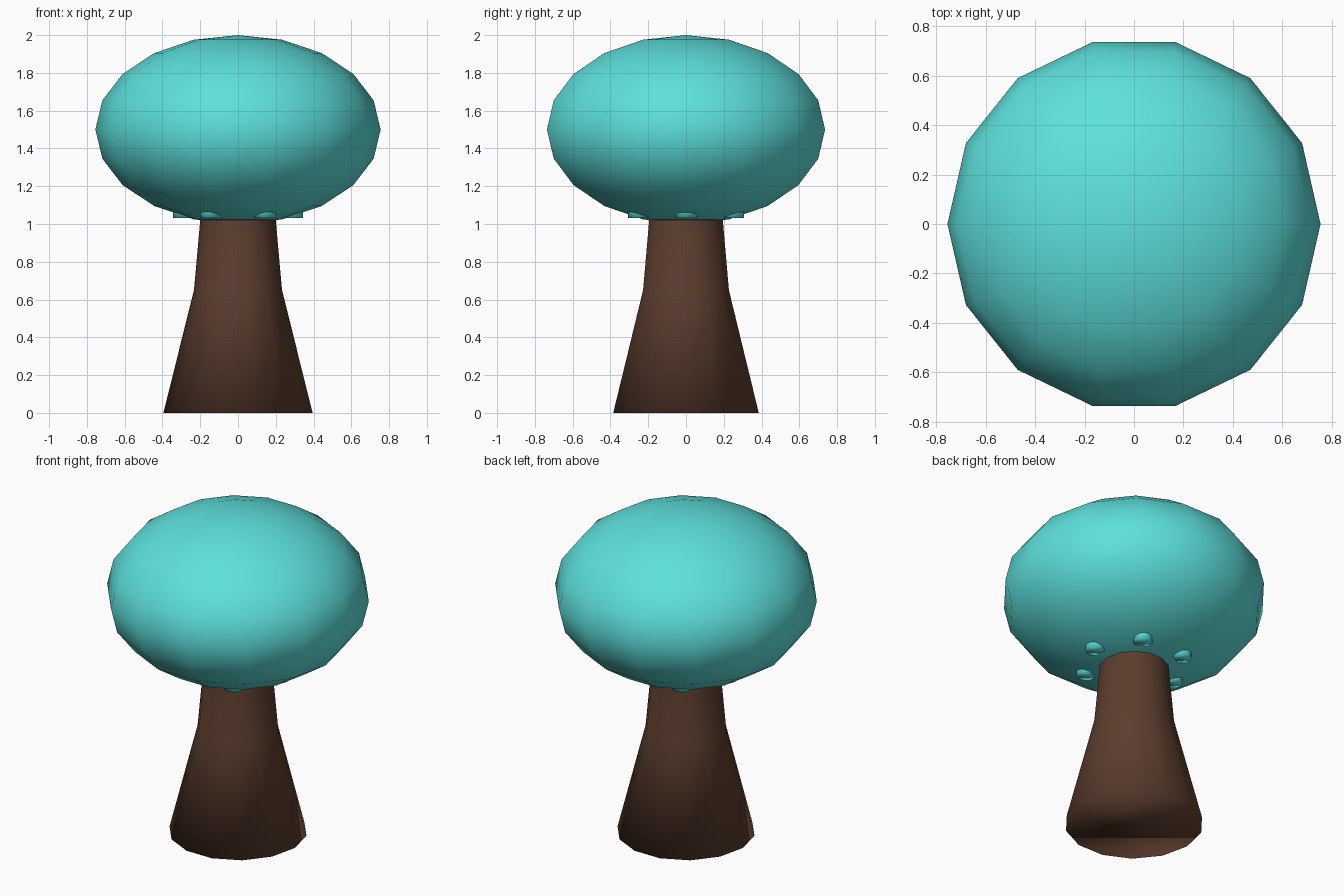
import bpy, bmesh, math

if "Cube" in bpy.data.objects:
    bpy.data.objects.remove(bpy.data.objects["Cube"])


def material(name, color):
    m = bpy.data.materials.new(name)
    m.diffuse_color = (*color, 1)
    m.use_nodes = True
    m.node_tree.nodes["Principled BSDF"].inputs["Base Color"].default_value = m.diffuse_color
    return m


teal = material("teal_leaves", (0.11, 0.75, 0.72))
brown = material("brown_bark", (0.107, 0.047, 0.027))


def lathe(name, profile, sides, mat, center=(0, 0)):
    """Spin (radius, z) points around the vertical axis; closed by caps or poles."""
    bm = bmesh.new()
    rings = []
    for r, z in profile:
        if r < 1e-6:
            rings.append([bm.verts.new((*center, z))])
        else:
            rings.append([bm.verts.new((center[0] + r * math.cos(a), center[1] + r * math.sin(a), z))
                          for a in (math.tau * i / sides for i in range(sides))])
    for low, high in zip(rings, rings[1:]):
        for i in range(sides):
            j = (i + 1) % sides
            quad = [low[i % len(low)], low[j % len(low)], high[j % len(high)], high[i % len(high)]]
            bm.faces.new(list(dict.fromkeys(quad)))
    for ring in (rings[0], rings[-1]):
        if len(ring) > 1:
            bm.faces.new(ring)
    bmesh.ops.recalc_face_normals(bm, faces=bm.faces)
    for f in bm.faces:
        f.smooth = True
    mesh = bpy.data.meshes.new(name)
    bm.to_mesh(mesh)
    bm.free()
    mesh.materials.append(mat)
    obj = bpy.data.objects.new(name, mesh)
    bpy.context.collection.objects.link(obj)
    return obj


# Flared trunk
lathe("trunk", [(0.395, 0), (0.233, 0.65), (0.2, 1.02), (0.196, 1.06)], 14, brown)

# Flattened round canopy
RINGS = 10
canopy = [(0.755 * math.sin(math.pi * i / RINGS), 1.5 - 0.5 * math.cos(math.pi * i / RINGS))
          for i in range(RINGS + 1)]
lathe("canopy", canopy, 14, teal)

# Six small studs peeking out under the canopy
for k in range(6):
    a = math.tau * k / 6
    lathe(f"stud_{k + 1}", [(0.055, 1.032), (0.055, 1.12)], 12, teal,
          (0.29 * math.cos(a), 0.29 * math.sin(a)))
